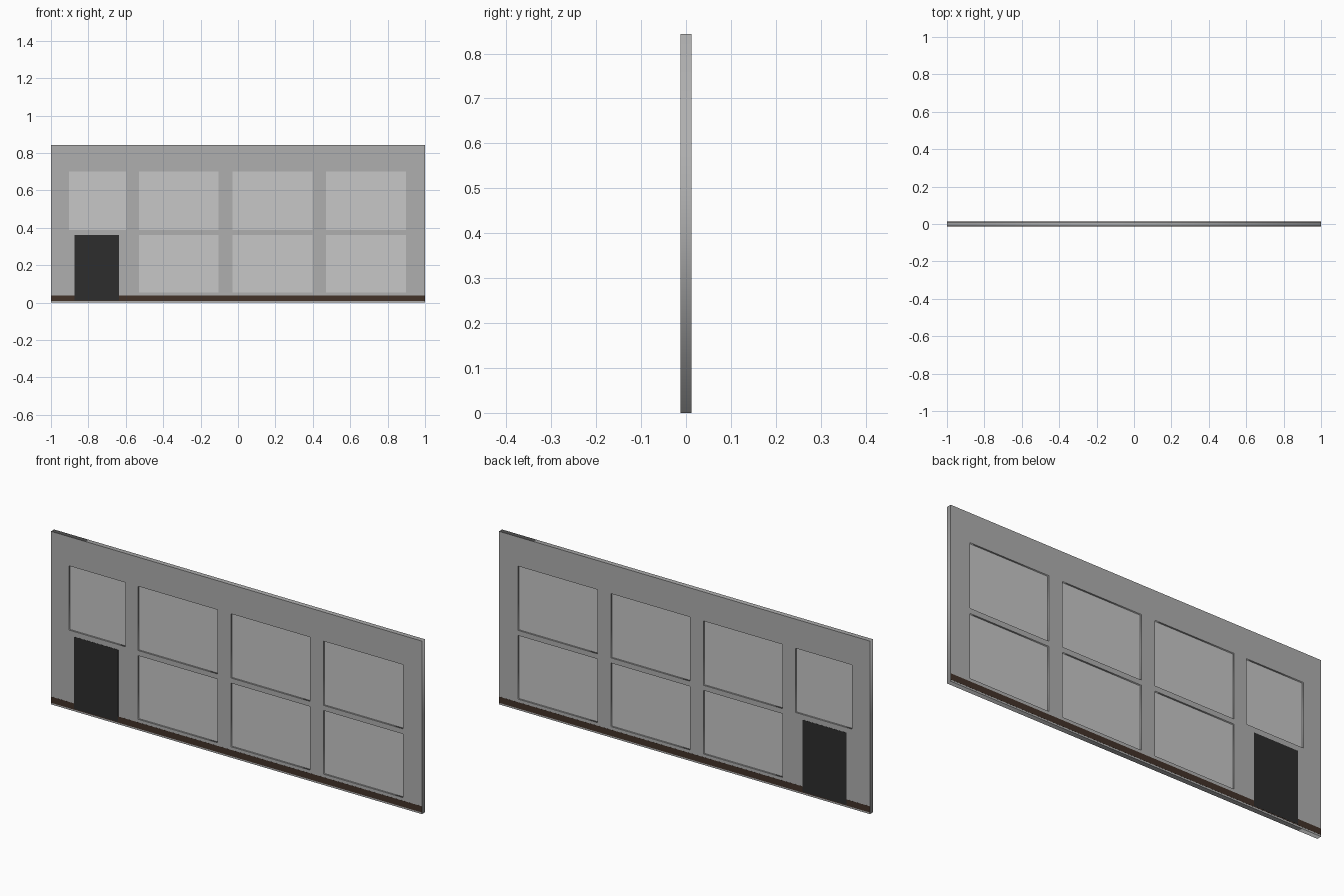
import bpy
import math

if "Cube" in bpy.data.objects:
    bpy.data.objects.remove(bpy.data.objects["Cube"])

HALF = 0.012      # half depth of the wall
TOP = 0.843       # wall height


def material(name, rgb):
    m = bpy.data.materials.new(name)
    m.diffuse_color = (*rgb, 1.0)
    m.use_nodes = True
    m.node_tree.nodes["Principled BSDF"].inputs["Base Color"].default_value = m.diffuse_color
    return m


WALL = material("wall grey", (0.43, 0.43, 0.43))
PANE = material("pane light grey", (0.57, 0.57, 0.57))
DOOR = material("door charcoal", (0.026, 0.026, 0.026))
SKIRT = material("skirting brown", (0.054, 0.032, 0.022))


def box(name, x0, x1, z0, z1, half, mat):
    """Upright plate centred on y = 0."""
    bpy.ops.mesh.primitive_cube_add(size=1, location=((x0 + x1) / 2, 0, (z0 + z1) / 2))
    ob = bpy.context.object
    ob.name = name
    ob.scale = (x1 - x0, 2 * half, z1 - z0)
    ob.data.materials.append(mat)
    return ob


# Window openings: four above, three below (the door takes the first bay)
columns = [(-0.904, -0.598), (-0.53, -0.103), (-0.03, 0.397), (0.47, 0.897)]
upper, lower = (0.388, 0.701), (0.053, 0.363)
openings = [(*c, *upper) for c in columns] + [(*c, *lower) for c in columns[1:]]

# Wall: filled outline with window holes, extruded to its depth
curve = bpy.data.curves.new("wall", 'CURVE')
curve.dimensions = '2D'
curve.fill_mode = 'BOTH'
curve.extrude = HALF
for x0, x1, z0, z1 in [(-1, 1, 0, TOP)] + openings:
    s = curve.splines.new('POLY')
    s.points.add(3)
    for p, (x, z) in zip(s.points, [(x0, z0), (x1, z0), (x1, z1), (x0, z1)]):
        p.co = (x, z, 0, 1)
    s.use_cyclic_u = True
curve.materials.append(WALL)
wall = bpy.data.objects.new("wall", curve)
wall.rotation_euler.x = math.pi / 2
bpy.context.collection.objects.link(wall)

# Window panes, recessed on both sides
for i, (x0, x1, z0, z1) in enumerate(openings):
    box(f"window_pane_{i + 1}", x0, x1, z0, z1, 0.004, PANE)

# Skirting board and door, just proud of the wall front and back
box("skirting_board", -0.9995, 0.9995, 0.008, 0.038, HALF + 0.0004, SKIRT)
box("door", -0.874, -0.637, 0.012, 0.363, HALF + 0.0008, DOOR)
